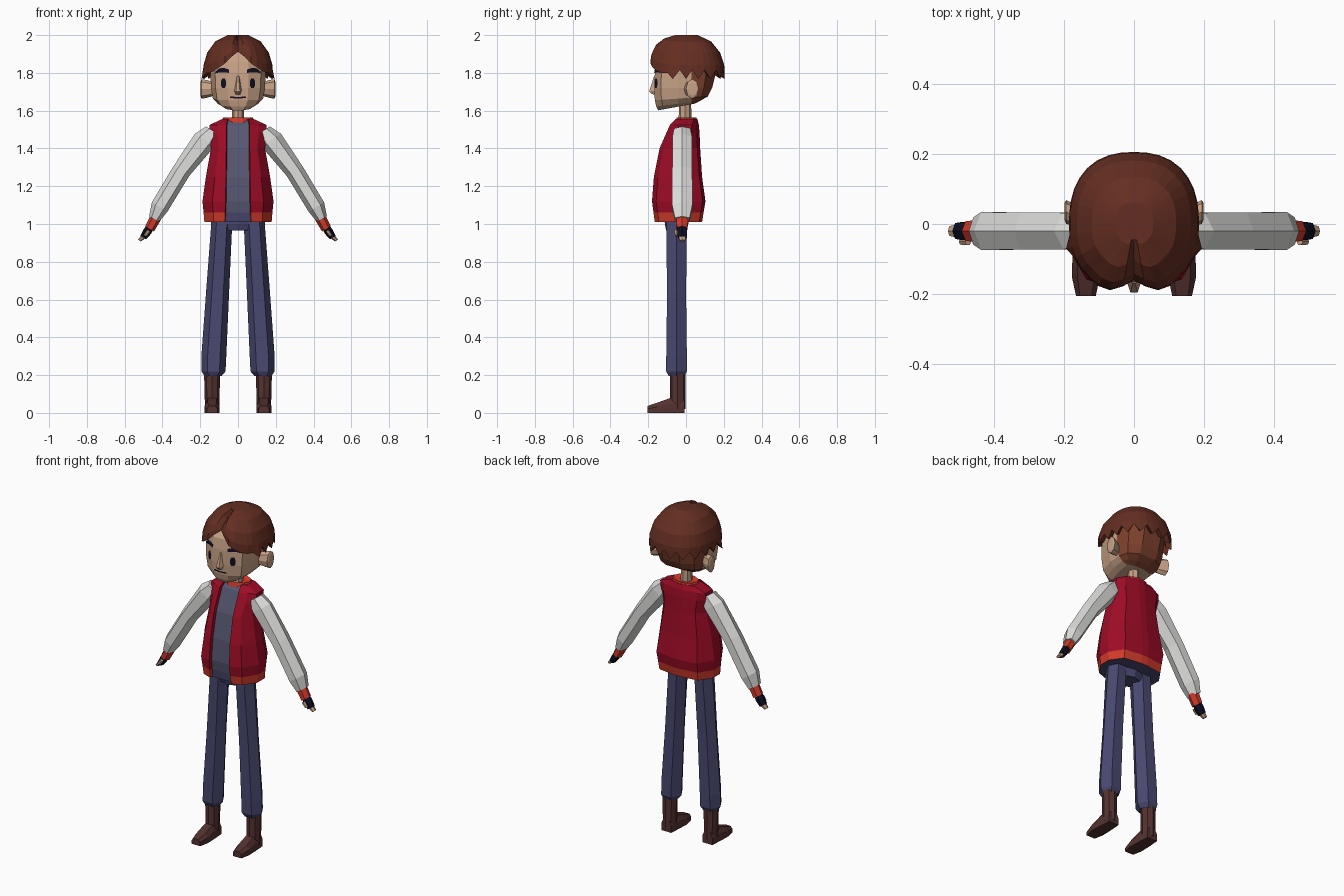
import bpy, bmesh, math
from mathutils import Vector
from mathutils.bvhtree import BVHTree

if "Cube" in bpy.data.objects:
    bpy.data.objects.remove(bpy.data.objects["Cube"])


def srgb(r, g, b):
    return tuple((c / 255 / 12.92) if c < 10 else ((c / 255 + 0.055) / 1.055) ** 2.4
                 for c in (r, g, b)) + (1.0,)


def mat(name, *rgb):
    m = bpy.data.materials.new(name)
    m.diffuse_color = srgb(*rgb)
    m.use_nodes = True
    m.node_tree.nodes["Principled BSDF"].inputs["Base Color"].default_value = m.diffuse_color
    return m


SKIN = mat("skin", 200, 162, 134)
HAIR = mat("hair_brown", 100, 46, 33)
UNDER = mat("hair_undercut", 125, 65, 45)
RED = mat("jacket_red", 158, 12, 38)
TRIM = mat("trim_orange", 208, 58, 42)
SHIRT = mat("shirt_slate", 86, 86, 112)
WHITE = mat("sleeve_white", 222, 222, 220)
JEANS = mat("jeans_blue", 72, 72, 112)
BOOT = mat("boot_brown", 84, 50, 48)
NAVY = mat("navy_black", 14, 14, 34)


def finish(name, bm, mats, rule=None):
    bmesh.ops.recalc_face_normals(bm, faces=bm.faces)
    if rule:
        for f in bm.faces:
            f.material_index = rule(f.calc_center_median())
    me = bpy.data.meshes.new(name)
    bm.to_mesh(me)
    bm.free()
    for m in mats:
        me.materials.append(m)
    ob = bpy.data.objects.new(name, me)
    bpy.context.collection.objects.link(ob)
    return ob


def loft(name, rings, mats, rule=None, caps=True):
    """Skin a list of closed rings with quads."""
    bm = bmesh.new()
    vs = [[bm.verts.new(p) for p in r] for r in rings]
    n = len(vs[0])
    for a, b in zip(vs, vs[1:]):
        for i in range(n):
            j = (i + 1) % n
            bm.faces.new((a[i], a[j], b[j], b[i]))
    if caps:
        bm.faces.new(vs[0][::-1])
        bm.faces.new(vs[-1])
    return finish(name, bm, mats, rule)


def oval(x, y, z, rx, ry, n=6):
    return [(x + rx * math.cos(2 * math.pi * i / n), y + ry * math.sin(2 * math.pi * i / n), z)
            for i in range(n)]


def limb(name, s, path, m, y=-0.02, n=6):
    """Tube along the arm: path rows are x, z, radius across, radius in y."""
    u = Vector((0.85, 0, 0.53))
    rings = []
    for x, z, ru, rv in path:
        ring = []
        for i in range(n):
            a = 2 * math.pi * i / n
            p = Vector((x, y, z)) + u * ru * math.cos(a) + Vector((0, rv * math.sin(a), 0))
            ring.append((s * p.x, p.y, p.z))
        rings.append(ring)
    return loft(name, rings, [m])


def mirrored(half):
    """Close a half outline (x > 0, front to back) across x = 0."""
    return half + [(-x, y, z) for x, y, z in reversed(half)]


# Jacket with a recessed shirt strip down the front
def torso_ring(z, w, yf, yb, o):
    ym = (yf + yb) / 2
    half = [(o, yf + 0.018, z), (o + 0.004, yf, z), (max(0.72 * w, o + 0.01), yf + 0.022, z),
            (w, ym - 0.03, z), (w, ym + 0.04, z), (0.72 * w, yb - 0.015, z), (0.02, yb, z)]
    return mirrored(half)


def torso_rule(c):
    if abs(c.x) < 0.01 and c.y < -0.03:
        return 3 if c.z < 1.055 else 2
    if c.z < 1.02 and abs(c.x) < 0.01 and c.y < 0.03:
        return 3
    return 1 if c.z < 1.06 else 0


levels = [(1.01, .178, -.165, .085, .066), (1.06, .182, -.172, .093, .064),
          (1.12, .188, -.18, .103, .062), (1.25, .170, -.17, .085, .060),
          (1.40, .143, -.14, .075, .058), (1.48, .152, -.105, .072, .058),
          (1.525, .150, -.085, .068, .058), (1.555, .085, -.055, .060, .050)]
loft("jacket", [torso_ring(*l) for l in levels], [RED, TRIM, SHIRT, JEANS], torso_rule)
loft("collar", [oval(0, .003, 1.535, .09, .062, 10), oval(0, .003, 1.565, .078, .055, 10),
                oval(0, .003, 1.556, .055, .04, 10)], [TRIM])
loft("neck", [oval(0, -.005, 1.54, .032, .034, 8), oval(0, -.005, 1.66, .03, .032, 8)], [SKIN])
loft("pelvis", [oval(0, -.05, .965, .07, .055, 8), oval(0, -.05, 1.0, .125, .062, 8),
                oval(0, -.05, 1.05, .135, .065, 8)], [JEANS])

# Limbs, mirrored left and right
for s, side in ((1, "left"), (-1, "right")):
    leg = [(.085, 1.04, .055, .06), (.088, .97, .056, .063), (.108, .64, .061, .058),
           (.128, .30, .066, .063), (.130, .22, .064, .063), (.132, .195, .045, .048)]
    loft("trouser_leg_" + side, [oval(s * x, -.05, z, rx, ry) for x, z, rx, ry in leg], [JEANS])

    loft("boot_shaft_" + side, [oval(s * .137, -.044, z, r, .042, 8)
                                for z, r in ((.21, .043), (.12, .04), (.02, .038))], [BOOT])
    foot = []
    for y, w, h in ((-.008, .033, .07), (-.085, .038, .078), (-.15, .04, .055), (-.205, .028, .036)):
        foot.append([(s * .137 + a * w, y, b * h) for a, b in
                     ((-1, 0), (1, 0), (1, .6), (.6, 1), (-.6, 1), (-1, .6))])
    loft("boot_foot_" + side, foot, [BOOT])

    limb("sleeve_" + side, s, [(.135, 1.495, .04, .05), (.175, 1.445, .062, .06),
                               (.30, 1.28, .049, .061), (.415, 1.09, .048, .062),
                               (.445, 1.025, .03, .045)], WHITE)
    limb("cuff_" + side, s, [(.435, 1.035, .03, .035), (.468, .975, .027, .033)], TRIM)
    limb("glove_" + side, s, [(.46, .99, .02, .024), (.48, .96, .023, .03),
                              (.502, .928, .018, .026)], NAVY)
    limb("fingers_" + side, s, [(.498, .935, .014, .022), (.522, .912, .009, .016)], SKIN)
    limb("thumb_" + side, s, [(.472, .965, .01, .012), (.492, .938, .008, .01)], SKIN, y=-.05)


# Head, with a cropped back
def head_ring(z, lift, w, yf, yb):
    half = [(.38 * w, yf), (.83 * w, yf + .035), (w, -.04), (w, .03), (.85 * w, .03 + (yb - .03) * .6),
            (.4 * w, yb)]
    return mirrored([(x, y, z + lift * (y - yf) / (yb - yf)) for x, y in half])


head_levels = [(1.602, .035, .075, -.148, .045), (1.622, .03, .108, -.158, .075),
               (1.655, .02, .133, -.165, .115), (1.72, 0, .143, -.168, .138),
               (1.80, 0, .146, -.165, .158), (1.86, 0, .143, -.155, .16), (1.92, 0, .11, -.11, .12)]
head = loft("head", [head_ring(*l) for l in head_levels], [SKIN, UNDER],
            lambda c: 1 if c.y > .031 and c.z > 1.63 else 0)
tree = BVHTree.FromPolygons([v.co for v in head.data.vertices],
                            [p.vertices[:] for p in head.data.polygons])

# Nose wedge
loft("nose", [[(-.008, -.162, 1.785), (.008, -.162, 1.785), (.004, -.17, 1.78), (-.004, -.17, 1.78)],
              [(-.022, -.16, 1.705), (.022, -.16, 1.705), (.010, -.195, 1.702), (-.010, -.195, 1.702)],
              [(-.014, -.16, 1.685), (.014, -.16, 1.685), (.006, -.182, 1.688), (-.006, -.182, 1.688)]],
     [SKIN])

# Ears
for s, side in ((1, "left"), (-1, "right")):
    ear = []
    for x, k in ((.13, .7), (.165, .9), (.193, 1.0), (.198, .7)):
        ear.append([(s * x, .012 + (x - .13) * .35 + .034 * k * math.cos(math.pi * i / 4),
                     1.715 + .052 * k * math.sin(math.pi * i / 4)) for i in range(8)])
    loft("ear_" + side, ear, [SKIN])


# Painted face plates laid on the head surface; columns are x, low z, high z
def plate(name, cols):
    bm = bmesh.new()
    pairs = []
    for x, *zs in cols:
        pair = []
        for z in zs:
            hit = tree.ray_cast(Vector((x, -1, z)), Vector((0, 1, 0)))[0]
            pair.append(bm.verts.new((x, hit.y - .004, z)))
        pairs.append(pair)
    for a, b in zip(pairs, pairs[1:]):
        bm.faces.new((a[0], b[0], b[1], a[1]))
    ob = finish(name, bm, [NAVY])
    if ob.data.polygons[0].normal.y > 0:
        ob.data.flip_normals()


for s, side in ((1, "left"), (-1, "right")):
    plate("eye_" + side, [(s * (.077 + dx), 1.745 - h, 1.745 + h) for dx, h in
                          ((-.013, .012), (-.007, .025), (.007, .025), (.013, .012))])
    plate("eyebrow_" + side, [(s * .048, 1.80, 1.818), (s * .075, 1.803, 1.826),
                              (s * .10, 1.803, 1.824), (s * .119, 1.797, 1.806)])
plate("mouth", [(-.042, 1.667, 1.676), (0, 1.664, 1.672), (.042, 1.667, 1.676)])

# Hair: parted dome with a curtain fringe and a jagged rim
COLS = 36
FRINGE = (1.912, 1.888, 1.85, 1.828, 1.81, 1.80, 1.80)


def hair_point(i, frac, f, rim=False):
    k = min(i, COLS - i)
    a = 2 * math.pi * i / COLS
    sx, cy = math.sin(a), -math.cos(a)
    ry = .19 if cy < 0 else .205
    r = (abs(sx / .185) ** 2.4 + abs(cy / ry) ** 2.4) ** (-1 / 2.4)
    low = FRINGE[k] if k < 7 else (1.768 if k % 2 else 1.815)
    base = FRINGE[k] if k < 7 else 1.79
    mult = {0: .84, 1: .94, 2: 1.03, 3: 1.03}.get(k, 1.0)
    if rim and k == 7:
        mult = 1.08
    z = low if rim else base + (2.0 - base) * f
    if k == 0 and not rim:
        z -= .022
    return (r * mult * frac * sx, r * mult * frac * cy, z)


rows = [(.3, 1.0), (.65, .84), (.88, .56), (.985, .25)]
dome = [[hair_point(i, fr, f) for i in range(COLS)] for fr, f in rows]
dome.append([hair_point(i, 1.0, 0, True) for i in range(COLS)])
dome.append([(x * .84, y * .84, z + .02) for x, y, z in dome[-1]])
loft("hair", dome, [HAIR], caps=False)
loft("hair_crown", [dome[0], [(x * .05, y * .05 + .03, 1.99) for x, y, z in dome[0]]], [HAIR])
